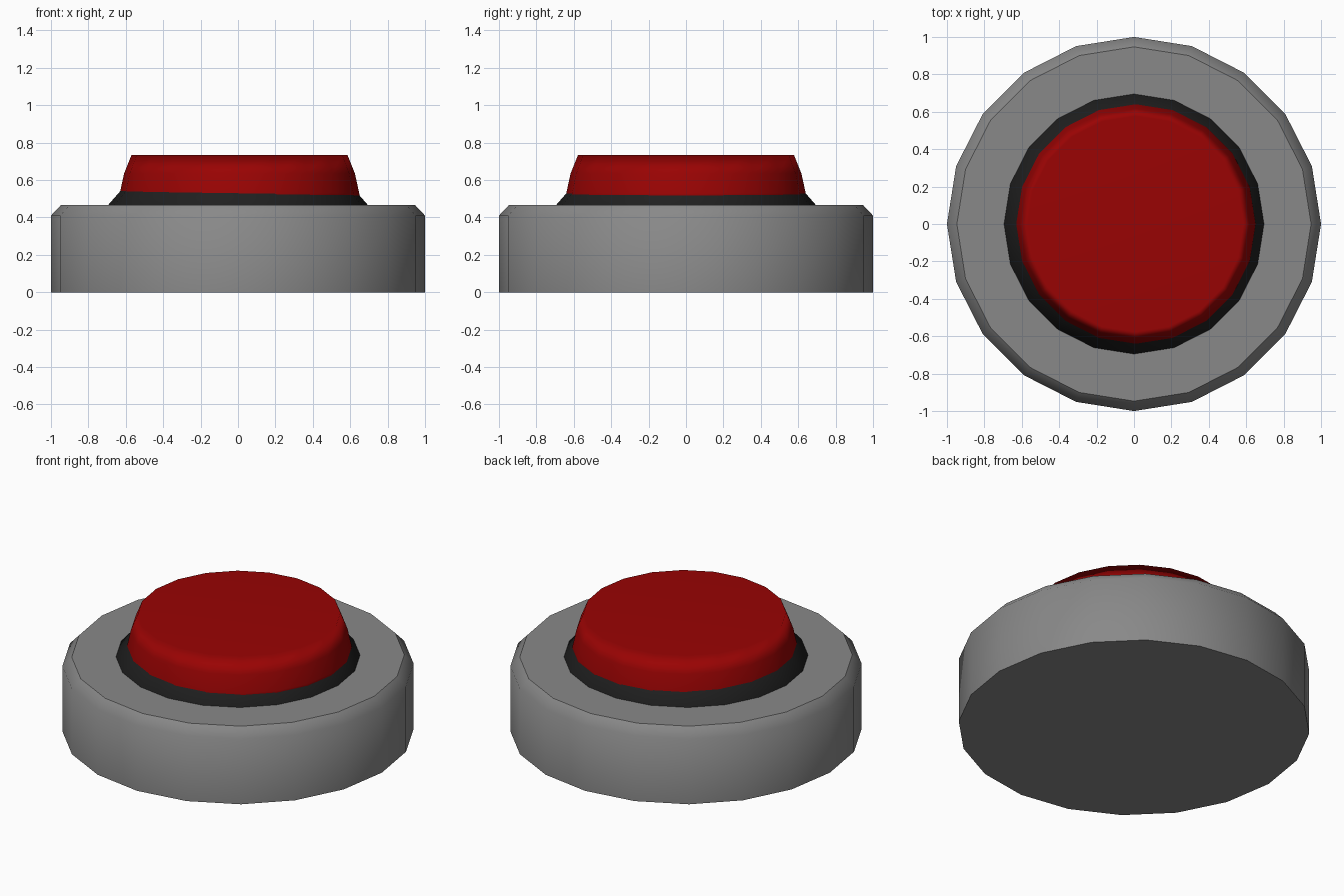
import bpy, bmesh, math

if "Cube" in bpy.data.objects:
    bpy.data.objects.remove(bpy.data.objects["Cube"])

SIDES = 20


def lathe(name, profile, color, x=0.0, angle=180):
    """Closed solid turned round the z axis from (radius, z) points."""
    bm = bmesh.new()
    rings = []
    for r, z in profile:
        rings.append([bm.verts.new((r * math.cos(2 * math.pi * i / SIDES),
                                    r * math.sin(2 * math.pi * i / SIDES), z))
                      for i in range(SIDES)])
    for low, high in zip(rings, rings[1:]):
        for i in range(SIDES):
            j = (i + 1) % SIDES
            bm.faces.new((low[i], low[j], high[j], high[i]))
    bm.faces.new(rings[0][::-1])
    bm.faces.new(rings[-1])
    mesh = bpy.data.meshes.new(name)
    bm.to_mesh(mesh)
    bm.free()
    obj = bpy.data.objects.new(name, mesh)
    obj.location.x = x
    bpy.context.collection.objects.link(obj)
    mat = bpy.data.materials.new(name + "_color")
    mat.diffuse_color = color
    mat.use_nodes = True
    mat.node_tree.nodes["Principled BSDF"].inputs["Base Color"].default_value = mat.diffuse_color
    mesh.materials.append(mat)
    bpy.ops.object.select_all(action='DESELECT')
    obj.select_set(True)
    bpy.context.view_layer.objects.active = obj
    bpy.ops.object.shade_smooth_by_angle(angle=math.radians(angle))
    return obj


# Grey housing: chamfer blends into the wall, crisp edge at the flat top
lathe("housing", [(1.0, 0), (1.0, 0.41), (0.947, 0.466)],
      (0.25, 0.25, 0.25, 1), angle=45)

# Dark sloping collar around the button
lathe("collar", [(0.695, 0.46), (0.695, 0.466), (0.604, 0.57)],
      (0.014, 0.014, 0.014, 1), angle=45)

# Red push button, seated slightly off centre, softly shaded over its rim
button = lathe("button", [(0.648, 0.47), (0.64, 0.53), (0.617, 0.635), (0.577, 0.735)],
               (0.32, 0.001, 0.001, 1), x=0.008)
button.modifiers.new("soft_rim", 'WEIGHTED_NORMAL')
